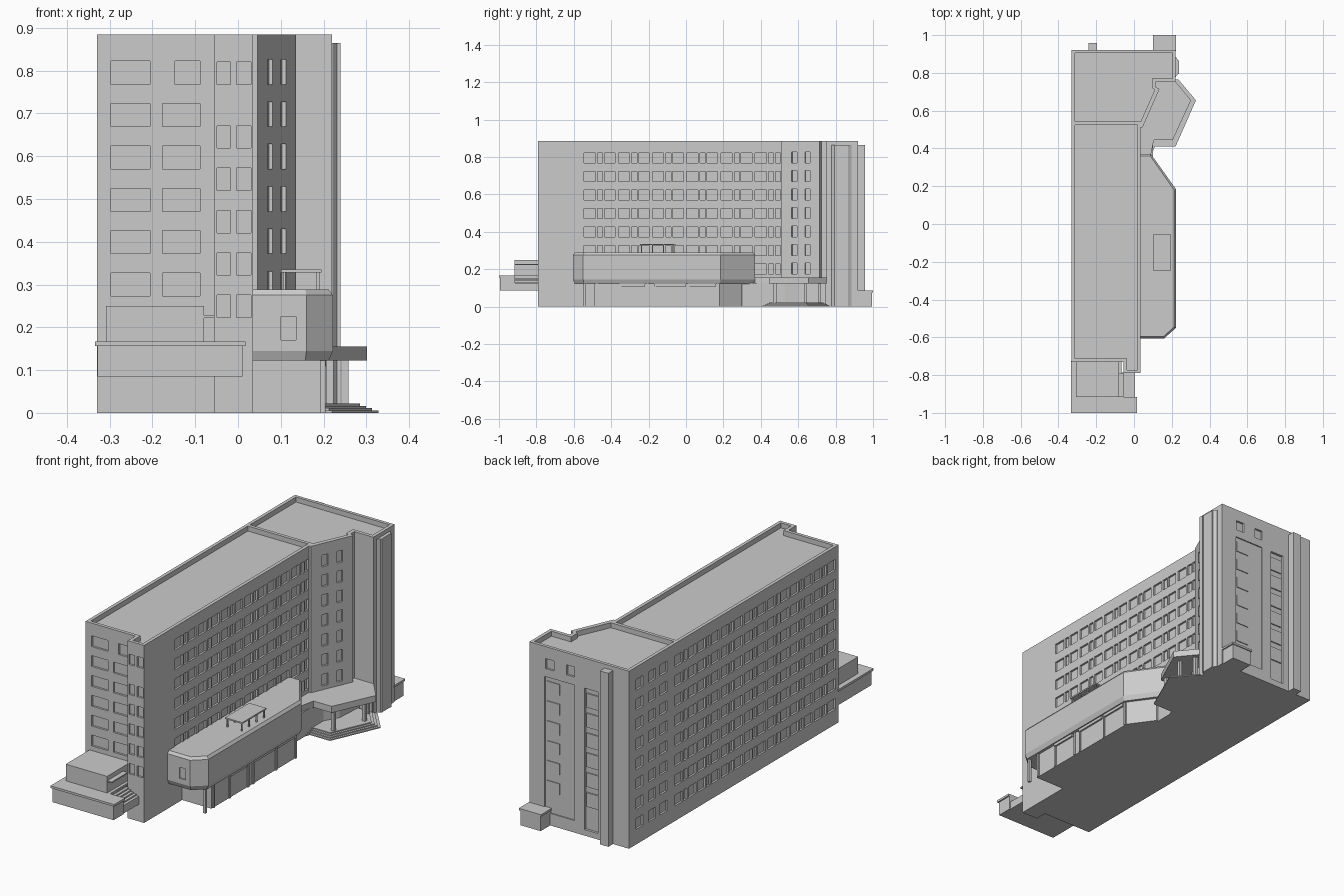
import bpy, bmesh
from mathutils import Vector


def add_prism(bm, pts, z0, z1, top=None):
    lo = [bm.verts.new((x, y, z0)) for x, y in pts]
    hi = [bm.verts.new((x, y, z1)) for x, y in (top or pts)]
    n = len(lo)
    bm.faces.new(lo[::-1])
    bm.faces.new(hi)
    for i in range(n):
        j = (i + 1) % n
        bm.faces.new((lo[i], lo[j], hi[j], hi[i]))


def finish(name, bm):
    bmesh.ops.recalc_face_normals(bm, faces=bm.faces[:])
    me = bpy.data.meshes.new(name)
    bm.to_mesh(me)
    bm.free()
    ob = bpy.data.objects.new(name, me)
    bpy.context.collection.objects.link(ob)
    return ob


def prism(name, pts, z0, z1, top=None):
    bm = bmesh.new()
    add_prism(bm, pts, z0, z1, top)
    return finish(name, bm)


def rect(x0, x1, y0, y1):
    return [(x0, y0), (x1, y0), (x1, y1), (x0, y1)]


def box(name, x0, x1, y0, y1, z0, z1):
    return prism(name, rect(x0, x1, y0, y1), z0, z1)


def scaled(pts, c, f):
    return [(c[0] + (x - c[0]) * f, c[1] + (y - c[1]) * f) for x, y in pts]


def cut(target, cutter):
    m = target.modifiers.new("cut", 'BOOLEAN')
    m.operation, m.solver, m.object = 'DIFFERENCE', 'EXACT', cutter
    bpy.context.view_layer.objects.active = target
    bpy.ops.object.modifier_apply(modifier=m.name)
    bpy.data.objects.remove(cutter)


def window(bm, a, d, s0, s1, z0, z1, depth=0.01):
    # Cutter straddling the wall that starts at a and runs along d
    a, d = Vector(a), Vector(d).normalized()
    n = Vector((d.y, -d.x)) * depth
    p, q = a + d * s0, a + d * s1
    add_prism(bm, [tuple(v) for v in (p + n, q + n, q - n, p - n)], z0, z1)


ROWS = [0.768 - 0.099 * i for i in range(8)]
WH = 0.054
TOP = 0.885

# Main tower with the angled entrance corner
body = prism("tower_body", [(-0.33, -0.73), (-0.055, -0.73), (-0.055, -0.79), (0.035, -0.79),
                            (0.035, 0.51), (0.045, 0.51), (0.135, 0.715), (0.115, 0.725),
                            (0.115, 0.752), (0.22, 0.752), (0.22, 0.92), (-0.33, 0.92)], 0, TOP)
bm = bmesh.new()
# Roof wells behind the parapets
add_prism(bm, [(-0.313, -0.713), (-0.038, -0.713), (-0.038, -0.773), (0.018, -0.773),
               (0.018, 0.525), (-0.313, 0.525)], 0.86, 0.92)
add_prism(bm, [(-0.313, 0.542), (0.035, 0.542), (0.11, 0.71), (0.095, 0.72), (0.095, 0.77),
               (0.203, 0.77), (0.203, 0.904), (-0.313, 0.904)], 0.86, 0.92)
# Long facade windows: wide, narrow, wide in each bay
BAY = ((0, 0.06), (0.071, 0.099), (0.108, 0.165))
for i, z in enumerate(ROWS):
    for k in range(7):
        for s0, s1 in BAY:
            y0, y1 = -0.545 + 0.183 * k + s0, -0.545 + 0.183 * k + s1
            if y0 < 0.5 and i < 7 and (i < 6 or y0 > 0.36):
                window(bm, (0.035, 0), (0, 1), y0, min(y1, 0.504), z, z + WH)
            window(bm, (-0.33, 0), (0, 1), y0 - 0.16, y1 - 0.16, z, z + WH)
    # West side of the north wing
    for y in (0.62, 0.71, 0.81):
        window(bm, (-0.33, 0), (0, 1), y, y + 0.055, z, z + WH)
    # Angled wall
    if i < 7:
        for s in (0.06, 0.137):
            window(bm, (0.045, 0.51), (0.09, 0.205), s, s + 0.03, z, z + WH + 0.004)
    # South end
    if i < 6:
        window(bm, (0, -0.73), (1, 0), -0.297, -0.206, z, z + WH)
        window(bm, (0, -0.73), (1, 0), -0.147 if i == 0 else -0.176, -0.089, z, z + WH)
        zz = 0.768 if i == 0 else 0.718 - 0.099 * i
        window(bm, (0, -0.79), (1, 0), -0.049, -0.017, zz, zz + 0.052)
        window(bm, (0, -0.79), (1, 0), -0.003, 0.03, zz, zz + 0.052)
# North end: two top windows and two tall recessed strips
window(bm, (0, 0.92), (1, 0), 0.085, 0.13, 0.775, 0.825)
window(bm, (0, 0.92), (1, 0), -0.03, 0.015, 0.775, 0.825)
window(bm, (0, 0.92), (1, 0), -0.03, 0.135, 0.06, 0.735, 0.006)
window(bm, (0, 0.92), (1, 0), -0.16, -0.085, 0.03, 0.735, 0.012)
cut(body, finish("window_cutters", bm))

# Window panels in the tall north strip
for i, z in enumerate(ROWS[1:7]):
    box(f"north_panel_{i}", 0.055, 0.125, 0.91, 0.918, z - 0.01, z + 0.045)
    box(f"north_sill_{i}", -0.155, -0.09, 0.905, 0.914, z - 0.03, z + 0.04)
# Vertical shafts and the low rear annex
box("north_shaft", -0.242, -0.195, 0.915, 0.957, 0, 0.865)
prism("east_bay", [(0.215, 0.775), (0.222, 0.78), (0.237, 0.80), (0.237, 0.86),
                   (0.222, 0.885), (0.215, 0.885)], 0, 0.865)
for y in (0.797, 0.862):
    box("bay_rib", 0.22, 0.239, y - 0.004, y + 0.004, 0, 0.865)
box("rear_annex", 0.105, 0.215, 0.915, 0.995, 0, 0.075)
box("rear_annex_roof", 0.10, 0.222, 0.915, 1.0, 0.075, 0.085)

# Overhanging podium with chamfered ends and a shallow roof well
POD = [(0.03, -0.605), (0.16, -0.605), (0.222, -0.55), (0.222, 0.185), (0.09, 0.37), (0.03, 0.37)]
inset = [(0.03, -0.595), (0.157, -0.595), (0.212, -0.545), (0.212, 0.18), (0.086, 0.36), (0.03, 0.36)]
prism("podium_soffit", inset, 0.122, 0.145, POD)
pod = prism("podium", POD, 0.145, 0.275)
bm = bmesh.new()
window(bm, (0, -0.605), (1, 0), 0.10, 0.135, 0.17, 0.225, 0.006)
cut(pod, finish("podium_cutter", bm))
prism("podium_roof", POD, 0.275, 0.288, inset)

# Roof pergola
box("pergola_top", 0.10, 0.195, -0.245, -0.055, 0.328, 0.335)
for x in (0.108, 0.187):
    for y in (-0.237, -0.18, -0.12, -0.063):
        box("pergola_leg", x - 0.003, x + 0.003, y - 0.003, y + 0.003, 0.28, 0.33)

# Ground floor under the podium
prism("ground_floor", [(0.03, -0.49), (0.197, -0.49), (0.197, 0.18), (0.11, 0.30), (0.03, 0.30)], 0, 0.124)
for y in (-0.48, -0.355, -0.21, -0.17, 0.01, 0.165):
    box("shopfront_post", 0.195, 0.203, y, y + 0.01, 0, 0.124)
for y0, y1 in ((-0.35, -0.22), (-0.17, 0.0), (0.02, 0.16)):
    box("shopfront_header", 0.195, 0.206, y0, y1, 0.108, 0.124)
box("podium_column", 0.192, 0.205, -0.55, -0.537, 0, 0.124)
prism("lobby", [(0.03, 0.29), (0.10, 0.29), (0.10, 0.53), (0.14, 0.60), (0.15, 0.75), (0.03, 0.75)], 0, 0.126)
box("lobby_side", 0.11, 0.218, 0.745, 0.91, 0, 0.126)

# Entrance canopy, columns and layered steps
prism("canopy", [(0.03, 0.33), (0.09, 0.37), (0.105, 0.445), (0.205, 0.445), (0.302, 0.655),
                 (0.222, 0.752), (0.11, 0.752), (0.03, 0.54)], 0.123, 0.155)
for x, y in ((0.25, 0.64), (0.195, 0.475), (0.215, 0.715)):
    box("canopy_column", x - 0.008, x + 0.008, y - 0.008, y + 0.008, 0, 0.125)
STEP = [(0.09, 0.36), (0.11, 0.41), (0.22, 0.41), (0.328, 0.655), (0.235, 0.765), (0.09, 0.76)]
for i in range(4):
    prism(f"entrance_step_{i}", scaled(STEP, (0.09, 0.6), 1 - 0.06 * i), 0, 0.0055 * (i + 1))

# South annex with roof slab, upper room and side stairs
ANNEX = [(-0.328, -0.994), (0.01, -0.994), (0.01, -0.915), (-0.075, -0.915), (-0.075, -0.725), (-0.328, -0.725)]
prism("annex_body", ANNEX, 0.085, 0.156)
prism("annex_roof", [(-0.334, -1.0), (0.017, -1.0), (0.017, -0.915), (-0.065, -0.915),
                     (-0.065, -0.725), (-0.334, -0.725)], 0.156, 0.167)
box("annex_upper_room", -0.308, -0.08, -0.917, -0.725, 0.165, 0.25)
prism("door_awning", rect(-0.085, -0.055, -0.915, -0.79), 0.222, 0.228)
for i in range(6):
    x = -0.078 + 0.014 * i
    box(f"annex_step_{i}", x, x + 0.014, -0.917, -0.785, 0.085, 0.16 - 0.007 * i)
